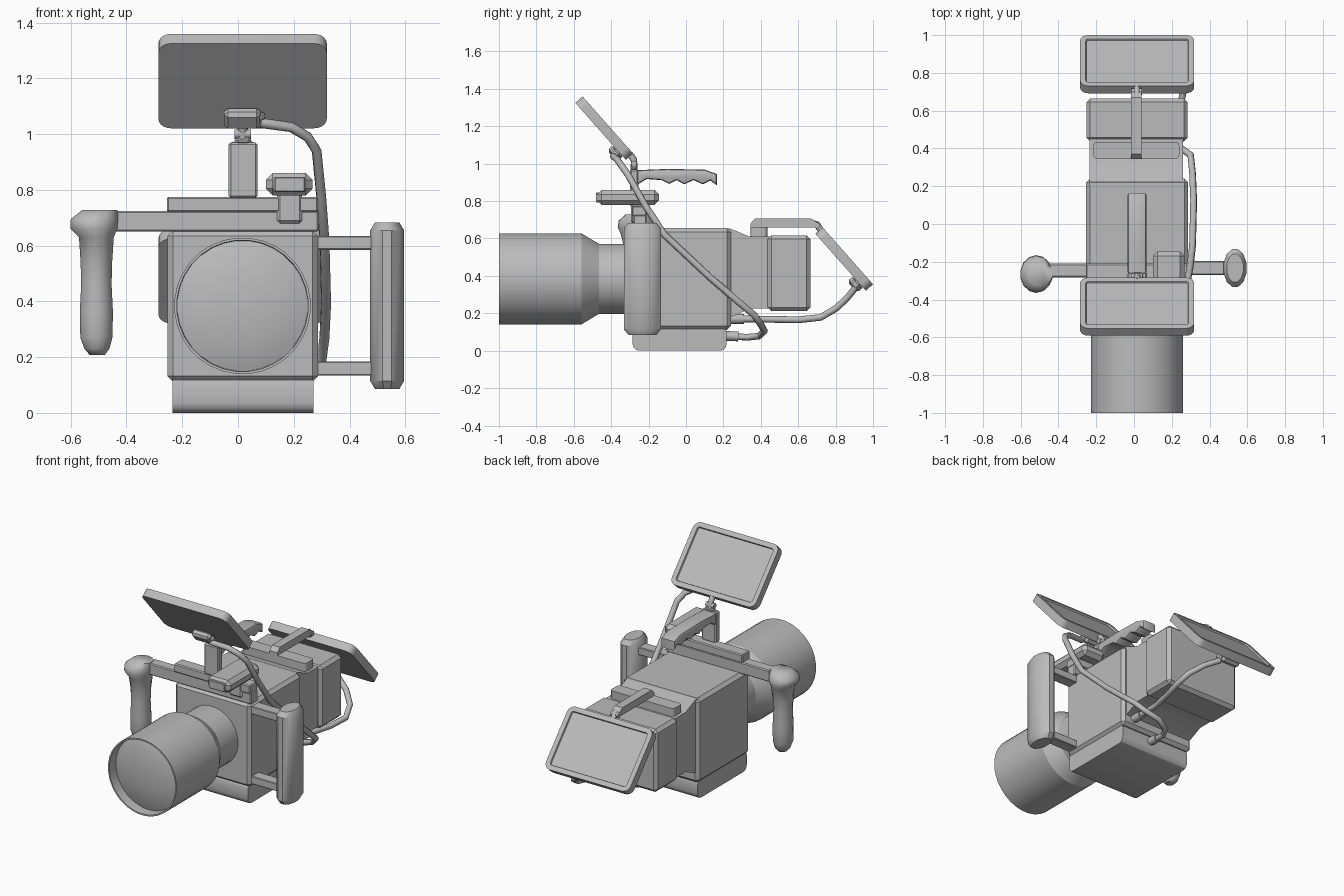
import bpy, bmesh, math
from mathutils import Vector, Matrix

if "Cube" in bpy.data.objects:
    bpy.data.objects.remove(bpy.data.objects["Cube"])

grey = bpy.data.materials.new("mid grey")
grey.diffuse_color = (0.5, 0.5, 0.5, 1)
grey.use_nodes = True
grey.node_tree.nodes["Principled BSDF"].inputs["Base Color"].default_value = grey.diffuse_color


def finish(name, bm, matrix=None, angle=35):
    bmesh.ops.recalc_face_normals(bm, faces=bm.faces)
    me = bpy.data.meshes.new(name)
    bm.to_mesh(me)
    bm.free()
    if matrix:
        me.transform(matrix)
    for p in me.polygons:
        p.use_smooth = True
    me.set_sharp_from_angle(angle=math.radians(angle))
    me.materials.append(grey)
    ob = bpy.data.objects.new(name, me)
    bpy.context.collection.objects.link(ob)
    return ob


def box_bm(x, y, z, bevel=0.0, seg=1, axis=None):
    """Box from (min, max) pairs; bevels all edges or only those along one axis."""
    bm = bmesh.new()
    bmesh.ops.create_cube(bm, size=1)
    for v in bm.verts:
        v.co = Vector([(a + b) / 2 + c * (b - a) for (a, b), c in zip((x, y, z), v.co)])
    if bevel:
        edges = [e for e in bm.edges if axis is None or
                 abs((e.verts[0].co - e.verts[1].co).normalized()[axis]) > 0.9]
        bmesh.ops.bevel(bm, geom=edges, offset=bevel, segments=seg, profile=0.5,
                        affect='EDGES', clamp_overlap=True)
    return bm


def box(name, x, y, z, bevel=0.0, seg=1, axis=None, matrix=None):
    return finish(name, box_bm(x, y, z, bevel, seg, axis), matrix, 30)


def prism(name, pts, x0, x1, bevel=0.0, seg=2):
    """Extrude a (y, z) profile along x."""
    bm = bmesh.new()
    face = bm.faces.new([bm.verts.new((x0, y, z)) for y, z in pts])
    ext = bmesh.ops.extrude_face_region(bm, geom=[face])
    for v in ext['geom']:
        if isinstance(v, bmesh.types.BMVert):
            v.co.x = x1
    bmesh.ops.recalc_face_normals(bm, faces=bm.faces)
    if bevel:
        edges = [e for e in bm.edges if abs(e.verts[0].co.x - e.verts[1].co.x) < 1e-5]
        bmesh.ops.bevel(bm, geom=edges, offset=bevel, segments=seg, profile=0.5,
                        affect='EDGES', clamp_overlap=True)
    return finish(name, bm)


def loft(name, rings, n, along_y=False, angle=35):
    """Skin elliptical rings given as (station, cx, c2, rx, r2)."""
    bm = bmesh.new()
    loops = []
    for s, cx, c2, rx, r2 in rings:
        loop = []
        for i in range(n):
            t = 2 * math.pi * (i + 0.5) / n
            u, v = cx + rx * math.cos(t), c2 + r2 * math.sin(t)
            loop.append(bm.verts.new((u, s, v) if along_y else (u, v, s)))
        loops.append(loop)
    for a, b in zip(loops, loops[1:]):
        for i in range(n):
            j = (i + 1) % n
            bm.faces.new((a[i], a[j], b[j], b[i]))
    bm.faces.new(loops[0])
    bm.faces.new(loops[-1])
    return finish(name, bm, angle=angle)


def tube(name, pts, r):
    cu = bpy.data.curves.new(name, 'CURVE')
    cu.dimensions = '3D'
    cu.bevel_depth = r
    cu.bevel_resolution = 2
    cu.use_fill_caps = True
    sp = cu.splines.new('POLY')
    sp.points.add(len(pts) - 1)
    for p, co in zip(sp.points, pts):
        p.co = (*co, 1)
    cu.materials.append(grey)
    bpy.context.collection.objects.link(bpy.data.objects.new(name, cu))


# Camera body, base plate, rear section and battery
box("camera_body", (-.253, .287), (-.29, .24), (.112, .655), .02)
box("base_plate", (-.235, .27), (-.285, .217), (0, .13), .035, 3, 0)
prism("rear_section", [(.2, .655), (.24, .652), (.34, .61), (.45, .61),
                       (.45, .225), (.34, .225), (.2, .16)], -.235, .26)
box("battery", (-.252, .284), (.437, .665), (.212, .617), .02)

# Lens barrel with recessed domed glass
LX, LZ = .016, .384
profile = [(-.28, .188), (-.465, .188), (-.56, .245), (-1, .245), (-1, .236),
           (-.935, .234), (-.95, .19), (-.962, .13), (-.969, .07), (-.971, .01)]
loft("lens", [(y, LX, LZ, r, r) for y, r in profile], 32, True, 30)

# Top rail, side arm, handle post
box("top_rail", (-.255, .287), (-.29, -.21), (.72, .775), .006)
box("side_arm", (-.45, .289), (-.282, -.21), (.65, .725), .006)
box("handle_post", (-.034, .07), (-.3, -.255), (.77, .97), .008)

# Top handle with finger scallops
prism("top_handle", [(-.265, .965), (-.1, .972), (.1, .968), (.165, .945), (.165, .885),
                     (.13, .91), (.09, .89), (.04, .912), (-.01, .89), (-.05, .912),
                     (-.09, .892), (-.13, .912), (-.21, .918), (-.265, .885)],
      -.034, .066, .014)

# Wireless receiver and its foot
box("receiver", (.1, .267), (-.475, -.145), (.78, .86), .024)
box("receiver_front", (.13, .24), (-.481, -.46), (.792, .846), .004)
box("receiver_foot", (.14, .23), (-.295, -.22), (.68, .79), .01)

# Right grip with two arms
loft("right_grip", [(.085, .535, -.233, .045, .078), (.115, .535, -.233, .063, .103),
                    (.655, .535, -.233, .063, .103), (.683, .535, -.233, .045, .078)], 12)
for label, z in (("upper", .585), ("lower", .134)):
    box("grip_arm_" + label, (.27, .5), (-.27, -.197), (z, z + .05), .004)

# Left hand grip hanging from the side arm
loft("left_grip", [(.728, -.495, -.265, .065, .06), (.695, -.515, -.265, .087, .095),
                   (.66, -.517, -.265, .086, .1), (.63, -.508, -.265, .064, .085),
                   (.54, -.508, -.265, .058, .064), (.46, -.508, -.265, .056, .06),
                   (.36, -.508, -.265, .061, .064), (.27, -.508, -.265, .059, .062),
                   (.23, -.506, -.265, .046, .05), (.208, -.505, -.265, .028, .03)], 14, angle=50)

# Rear arm carrying the second monitor
box("rear_mount", (-.215, .24), (.345, .435), (.6, .662), .02, 3, 2)
prism("rear_arm", [(.345, .65), (.345, .68), (.37, .707), (.67, .707), (.7, .685),
                   (.685, .66), (.41, .66), (.41, .65)], -.015, .04)

# Two tilted monitors with inset screens and cable plugs
TILT = math.radians(48.5)


def monitor(label, cy, cz):
    m = Matrix.Translation((.0165, cy, cz)) @ Matrix.Rotation(-TILT, 4, 'X')
    bm = box_bm((-.302, .302), (-.203, .203), (-.026, .026), .045, 5, 2)
    top = max(bm.faces, key=lambda f: f.calc_center_median().z)
    bmesh.ops.inset_region(bm, faces=[top], thickness=.03)
    bmesh.ops.inset_region(bm, faces=[top], thickness=.003, depth=-.01)
    finish("monitor_" + label, bm, m, 30)
    box("monitor_plug_" + label, (-.066, .064), (.1, .18), (-.068, -.02), .014, matrix=m)
    box("plug_nut_" + label, (.06, .08), (.115, .165), (-.066, -.026), .01, matrix=m)


monitor("front", -.4375, 1.19)
monitor("rear", .846, .49)

# Hinges between the arms and the monitors
box("front_hinge_base", (-.012, .048), (-.298, -.258), (.96, .99), .012)
tube("front_hinge_stem", [(.017, -.278, .96), (.017, -.278, 1.02), (.017, -.3, 1.05)], .018)
tube("front_hinge_pin", [(-.012, -.278, 1.0), (.046, -.278, 1.0)], .017)
tube("rear_hinge_stem", [(.015, .66, .685), (.015, .7, .675), (.015, .73, .63)], .018)
tube("rear_hinge_pin", [(-.014, .7, .67), (.043, .7, .67)], .017)

# Cables and their sockets at the back of the body
tube("front_monitor_cable", [(.08, -.39, 1.04), (.19, -.37, 1.025), (.25, -.345, .99),
                             (.282, -.31, .94), (.298, -.22, .78), (.31, -.115, .62),
                             (.316, .125, .395), (.31, .27, .27), (.3, .365, .19),
                             (.25, .4, .14), (.16, .42, .105), (.08, .39, .078),
                             (.05, .33, .072), (.05, .25, .076)], .018)
tube("rear_monitor_cable", [(.2, .28, .17), (.205, .45, .168), (.24, .6, .165),
                            (.265, .72, .178), (.24, .8, .225), (.17, .86, .28),
                            (.08, .9, .33)], .018)
tube("upper_socket", [(.2, .22, .17), (.2, .31, .17)], .026)
tube("lower_socket", [(.05, .2, .08), (.05, .28, .076)], .026)
